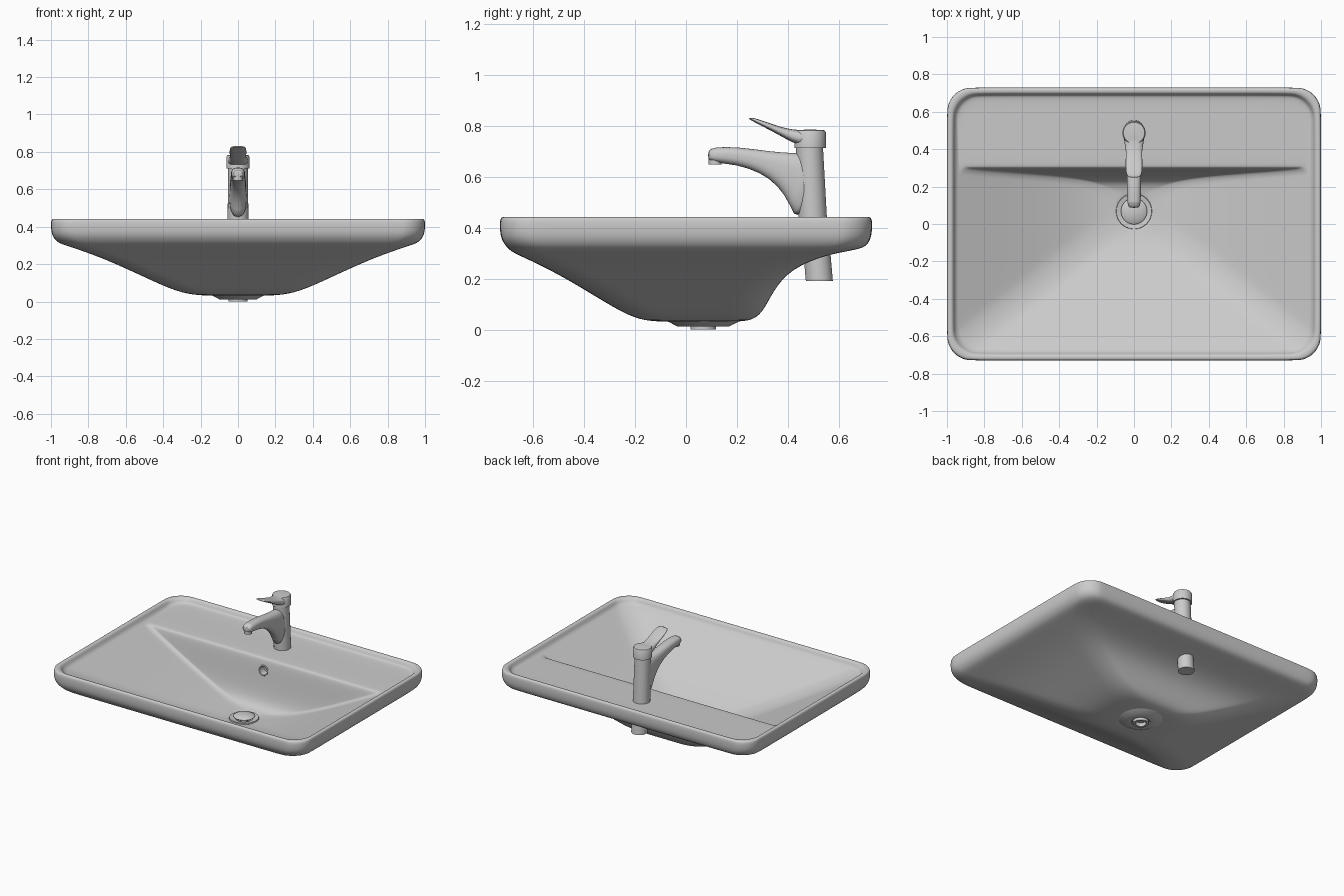
import bpy, bmesh, math
from mathutils import Vector

if "Cube" in bpy.data.objects:
    bpy.data.objects.remove(bpy.data.objects["Cube"])


def loft(name, rings, cyclic=False, smooth=0):
    """Skin a list of equal-length point rings, capping the ends unless cyclic."""
    bm = bmesh.new()
    vs = [[bm.verts.new(p) for p in r] for r in rings]
    n = len(vs[0])
    for k in range(len(vs) if cyclic else len(vs) - 1):
        a, b = vs[k], vs[(k + 1) % len(vs)]
        for i in range(n):
            j = (i + 1) % n
            bm.faces.new((a[i], a[j], b[j], b[i]))
    if not cyclic:
        bm.faces.new(vs[0])
        bm.faces.new(vs[-1])
    bmesh.ops.recalc_face_normals(bm, faces=bm.faces)
    me = bpy.data.meshes.new(name)
    bm.to_mesh(me)
    bm.free()
    ob = bpy.data.objects.new(name, me)
    bpy.context.collection.objects.link(ob)
    me.polygons.foreach_set("use_smooth", [True] * len(me.polygons))
    if smooth:
        sub = ob.modifiers.new("smooth", "SUBSURF")
        sub.levels = sub.render_levels = smooth
    return ob


def circle(cy, z, r, n=40):
    steps = [2 * math.pi * i / n for i in range(n)]
    return [(r * math.cos(a), cy + r * math.sin(a), z) for a in steps]


def lathe(name, cy, profile, cyclic=False):
    return loft(name, [circle(cy, z, r) for r, z in profile], cyclic)


def rounded_rect(hw, y0, y1, z, sharp_back=False, arc=6, side=6):
    """Ring whose corner radius follows its size; back corners may be crisp."""
    rf = min(.13, .4 * (y1 - y0))
    rb = min(rf, .04) if sharp_back else rf
    pts = []
    for q in range(4):
        sx = 1 if q in (0, 3) else -1
        r = rb if q < 2 else rf
        cx = sx * (hw - r)
        cy = y1 - r if q < 2 else y0 + r
        for i in range(arc + 1):
            a = math.pi / 2 * (q + i / arc)
            pts.append(Vector((cx + r * math.cos(a), cy + r * math.sin(a), z)))
    out = []
    for i, p in enumerate(pts):
        out.append(p)
        if i % (arc + 1) == arc:
            nxt = pts[(i + 1) % len(pts)]
            out += [p.lerp(nxt, k / side) for k in range(1, side)]
    return out


def section(y, zb, zt, hw, shift=0, power=.8, n=32):
    """Squarish oval in the yz plane; shift leans its top backwards."""
    ring = []
    for i in range(n):
        a = 2 * math.pi * i / n
        c, s = (math.copysign(abs(v) ** power, v) for v in (math.cos(a), math.sin(a)))
        t = (s + 1) / 2
        ring.append((hw * c, y + shift * t, zb + (zt - zb) * t))
    return ring


DRAIN_Y = .068

# Basin: one closed skin, underside -> rim -> bowl -> drain hole
underside = [(.16, -.10, .20, .032), (.24, -.16, .25, .035), (.35, -.24, .298, .06),
             (.54, -.385, .34, .15), (.74, -.54, .41, .24), (.92, -.675, .565, .30)]
rim = [(.035, .315), (.01, .345), (0, .38), (0, .432), (.007, .442), (.024, .442),
       (.034, .435), (.042, .415), (.053, .405)]  # inset, height
bowl = [(.942, -.675, .50, .402), (.936, -.669, .33, .399), (.93, -.663, .305, .396),
        (.91, -.645, .294, .386), (.54, -.36, .268, .20), (.30, -.16, .243, .10),
        (.17, -.06, .20, .068)]


def hole(z):
    return rounded_rect(.085, DRAIN_Y - .085, DRAIN_Y + .085, z)


rings = [hole(.032)] + [rounded_rect(*r) for r in underside]
rings += [rounded_rect(1 - d, d - .73, .73 - d, z) for d, z in rim]
rings += [rounded_rect(*r, sharp_back=True) for r in bowl] + [hole(.062), hole(.055)]
basin = loft("basin", rings, cyclic=True, smooth=2)

# Overflow hole in the back wall
bpy.ops.mesh.primitive_cylinder_add(vertices=32, radius=.03, depth=.09,
                                    location=(0, .29, .315), rotation=(math.pi / 2, 0, 0))
cutter = bpy.context.object
cutter.name = "overflow_cutter"
cutter.hide_render = cutter.hide_viewport = True
cut = basin.modifiers.new("overflow", "BOOLEAN")
cut.operation = "DIFFERENCE"
cut.object = cutter
bpy.ops.mesh.primitive_torus_add(location=(0, .286, .315), rotation=(math.radians(83), 0, 0),
                                 major_radius=.033, minor_radius=.005,
                                 major_segments=32, minor_segments=8)
bpy.context.object.name = "overflow_ring"

# Drain: flange, boss under the bowl, hollow tailpiece, plug
lathe("drain_flange", DRAIN_Y, [(.096, .06), (.094, .068), (.055, .06), (.045, .02),
                                (.055, .02), (.06, .05)], cyclic=True)
lathe("drain_boss", DRAIN_Y, [(.15, .036), (.135, .03), (.1, .012), (.06, .012),
                              (.052, .036)], cyclic=True)
lathe("drain_tailpiece", DRAIN_Y, [(.05, .03), (.05, 0), (.034, 0), (.034, .03)], cyclic=True)
lathe("drain_plug", DRAIN_Y, [(.025, .02), (.025, .07), (.064, .072), (.07, .078),
                              (.05, .09), (.01, .093)])

# Tap body and the shank below the basin, both leaning slightly
body = loft("tap_body", [circle(.499, .395, .056), circle(.484, .72, .053)])
loft("tap_shank", [circle(.523, .19, .053), circle(.505, .40, .053)])

# Spout: slices of y, bottom, top that lean back and widen into the body
slices = [(.086, .67, .70), (.10, .655, .718), (.2, .648, .716), (.29, .617, .70),
          (.36, .568, .692), (.41, .49, .692), (.435, .41, .64)]
spout = []
for i, (y, zb, zt) in enumerate(slices):
    t = i / (len(slices) - 1)
    spout.append(section(y, zb, zt, .036 + .014 * t * t if i else .026, .12 * t * t))
loft("tap_spout", spout, smooth=1)
lathe("tap_outlet", .114, [(.026, .67), (.026, .648), (.02, .648), (.019, .655)])

# Cap and lever handle
lathe("tap_cap", .487, [(.062, .712), (.062, .773), (.057, .782), (.01, .785)])
lever = [(.242, .828, .833, .034), (.27, .813, .827, .045), (.34, .777, .802, .045),
         (.39, .749, .787, .042), (.44, .722, .782, .054), (.49, .72, .783, .058)]
loft("tap_lever", [section(*s, shift=.01) for s in lever], smooth=1)

# Smooth shading with crisp edges on the fittings
bpy.ops.object.select_all(action="DESELECT")
for ob in bpy.context.scene.objects:
    if ob not in (basin, cutter):
        ob.select_set(True)
bpy.context.view_layer.objects.active = body
bpy.ops.object.shade_smooth_by_angle(angle=math.radians(40))
